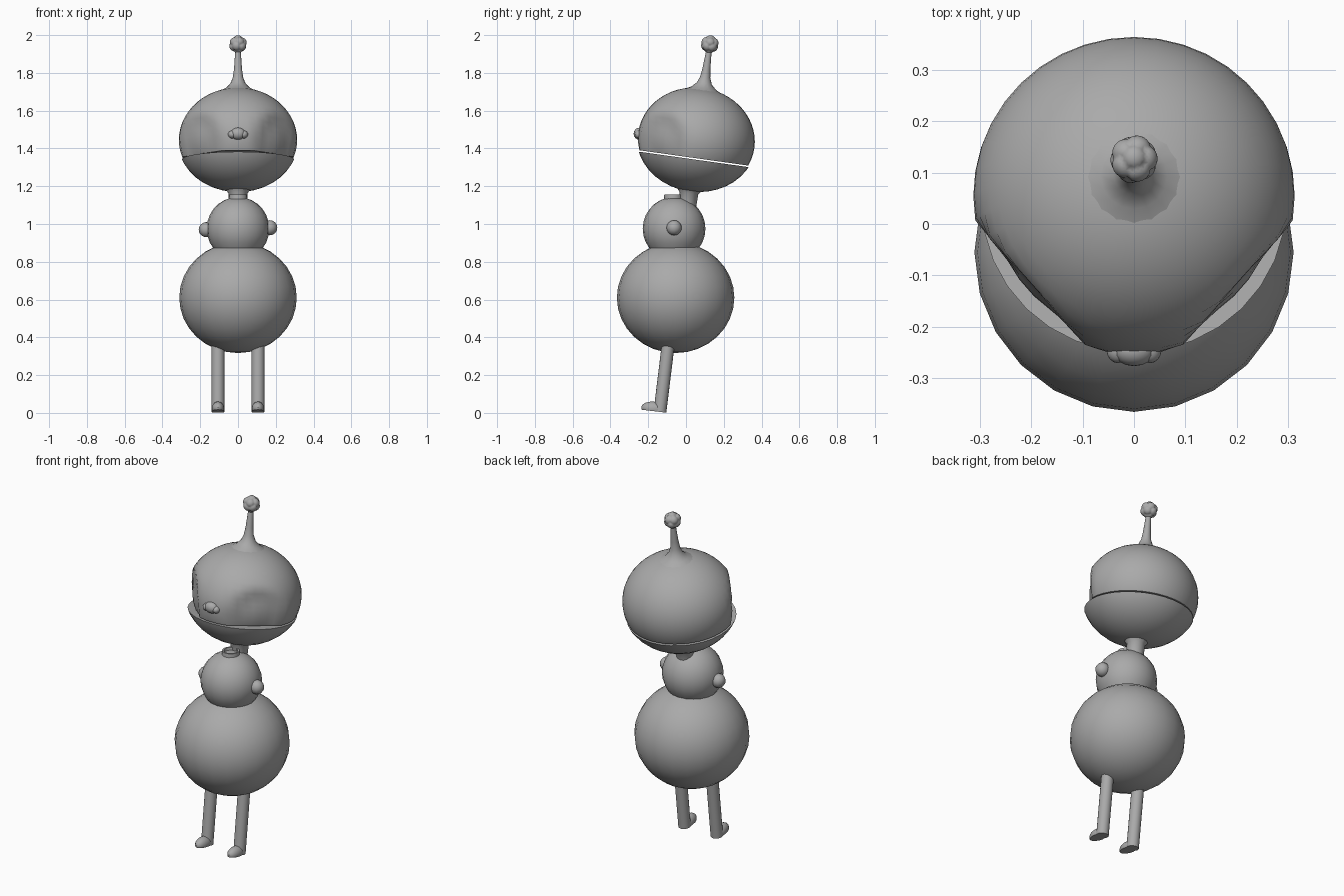
import bpy
import bmesh
import math
from mathutils import Matrix, Vector

cube = bpy.data.objects.get("Cube")
if cube:
    bpy.data.objects.remove(cube, do_unlink=True)

GREY = (0.4, 0.4, 0.4, 1)
grey = bpy.data.materials.new("plain grey")
grey.use_nodes = True
grey.diffuse_color = GREY
grey.node_tree.nodes["Principled BSDF"].inputs["Base Color"].default_value = GREY


def finish(name, bm, frame=Matrix(), angle=40):
    """Turn a bmesh into a smooth-shaded object with sharp creases."""
    bm.transform(frame)
    bmesh.ops.recalc_face_normals(bm, faces=bm.faces)
    for f in bm.faces:
        f.smooth = True
    mesh = bpy.data.meshes.new(name)
    bm.to_mesh(mesh)
    bm.free()
    mesh.set_sharp_from_angle(angle=math.radians(angle))
    mesh.materials.append(grey)
    obj = bpy.data.objects.new(name, mesh)
    bpy.context.collection.objects.link(obj)
    return obj


def ball(centre, radii, segments=16, rings=12, bm=None):
    bm = bm or bmesh.new()
    matrix = Matrix.Translation(centre) @ Matrix.Diagonal((*radii, 1))
    bmesh.ops.create_uvsphere(bm, u_segments=segments, v_segments=rings,
                              radius=1, matrix=matrix)
    return bm


def cut(bm, z, keep_above, fill=True):
    """Slice at height z and optionally close the opening."""
    geom = bm.verts[:] + bm.edges[:] + bm.faces[:]
    bmesh.ops.bisect_plane(bm, geom=geom, plane_co=(0, 0, z), plane_no=(0, 0, 1),
                           clear_inner=keep_above, clear_outer=not keep_above)
    if fill:
        bmesh.ops.holes_fill(bm, edges=[e for e in bm.edges if e.is_boundary])
    return bm


def lathe(profile, segments=16):
    """Spin (radius, height) points around the z axis."""
    bm = bmesh.new()
    verts = [bm.verts.new((r, 0, z)) for r, z in profile]
    edges = [bm.edges.new(pair) for pair in zip(verts, verts[1:])]
    bmesh.ops.spin(bm, geom=verts + edges, axis=(0, 0, 1), cent=(0, 0, 0),
                   angle=math.tau, steps=segments)
    bmesh.ops.remove_doubles(bm, verts=bm.verts, dist=0.0005)
    return bm


def tilted(origin, degrees):
    return Matrix.Translation(origin) @ Matrix.Rotation(math.radians(degrees), 4, "X")


# Round body and smaller chest
finish("body", ball((0, -0.055, 0.61), (0.311, 0.311, 0.293), 24, 16))
chest = ball((0, -0.063, 0.975), (0.166, 0.166, 0.168), 20, 14)
finish("chest", cut(chest, 0.874, True))
collar = lathe([(0.05, 1.12), (0.047, 1.155), (0.038, 1.155), (0.034, 1.13), (0, 1.125)])
finish("collar", collar, Matrix.Translation((0, -0.068, 0)))

# Stubby arm knobs
for side, name, z in ((1, "left", 0.98), (-1, "right", 0.97)):
    finish(name + "_arm_knob", ball((side * 0.168, -0.063, z), (0.04, 0.04, 0.04), 12, 8))

# Head frame leans back, with the mouth seam cut across it
HEAD = tilted((0, 0.055, 1.445), -8)
SEAM = -0.1

upper = cut(ball((0, 0, 0), (0.313, 0.31, 0.277), 40, 28), SEAM + 0.004, True)
# Shallow eye sockets pressed in above the seam
for v in upper.verts:
    for side in (1, -1):
        socket = Vector((side * 0.22, -0.19, -0.04))
        near = 1 - ((v.co - socket).length / 0.17) ** 2
        if near > 0:
            push = 0.035 * min(1, near * 1.5)
            v.co -= Vector((v.co.x, v.co.y, 0)).normalized() * push
finish("upper_head", upper, HEAD)

jaw = cut(ball((0, 0, 0), (0.322, 0.318, 0.275), 32, 20), SEAM - 0.004, False)
finish("lower_jaw", jaw, HEAD)
finish("neck", lathe([(0.07, -0.26), (0.05, -0.285), (0.048, -0.36), (0, -0.36)]), HEAD)

# Nose made of overlapping lobes
nose = ball((0, -0.247, 1.478), (0.04, 0.03, 0.032))
for side in (1, -1):
    ball((side * 0.031, -0.247, 1.474), (0.022, 0.024, 0.021), bm=nose)
finish("nose", nose)

# Antenna flaring out of the crown, tipped with a knobbly ball
stalk = [(0.11, 0.255), (0.065, 0.277), (0.04, 0.302), (0.027, 0.335),
         (0.021, 0.38), (0.013, 0.5)]
finish("antenna", lathe(stalk), HEAD)

tip = bmesh.new()
bmesh.ops.create_icosphere(tip, subdivisions=1, radius=1)
peaks = [v.co.normalized() for v in tip.verts]
tip.free()
tip = bmesh.new()
bmesh.ops.create_icosphere(tip, subdivisions=4, radius=1)
for v in tip.verts:
    d = v.co.normalized()
    closeness = max(d.dot(p) for p in peaks)
    bump = max(0, (closeness - 0.8) / 0.2)
    v.co = d * (0.036 + 0.012 * math.sqrt(bump))
finish("antenna_tip", tip, HEAD @ Matrix.Translation((0, 0, 0.511)))

# Legs and flat-soled feet lean as one
for side, name in ((1, "left"), (-1, "right")):
    frame = tilted((side * 0.106, -0.138, 0.005), -7)
    finish(name + "_leg", lathe([(0, 0), (0.034, 0), (0.034, 0.4), (0, 0.4)]), frame)
    foot = cut(ball((0, -0.035, 0.012), (0.034, 0.066, 0.038)), 0, True)
    finish(name + "_foot", foot, frame)
